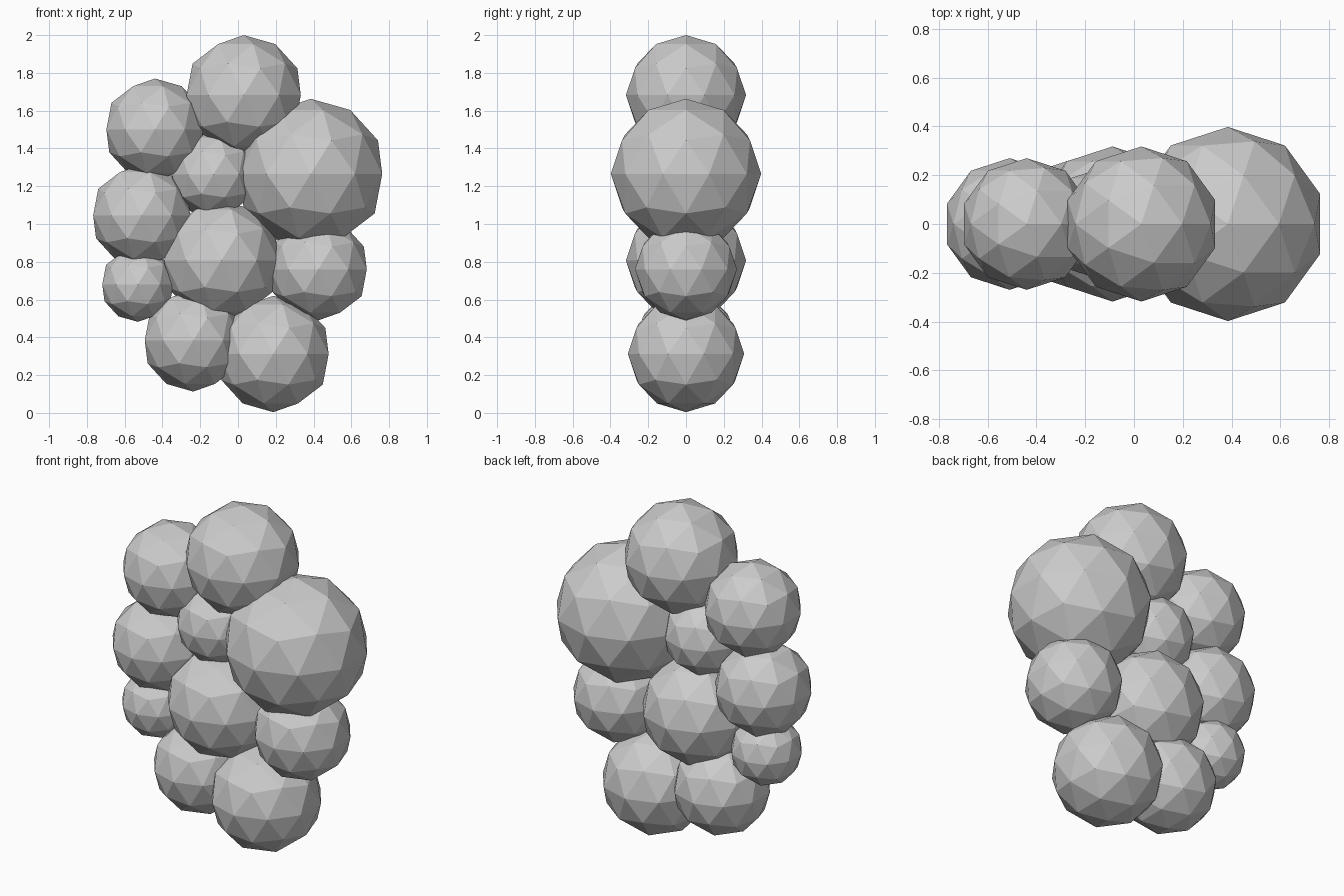
import bpy

if "Cube" in bpy.data.objects:
    bpy.data.objects.remove(bpy.data.objects["Cube"])

# Flat cluster of low-poly balls, all centred on the y = 0 plane: name, x, z, radius
BALLS = [
    ("top_ball", 0.03, 1.682, 0.318),
    ("large_right_ball", 0.385, 1.265, 0.398),
    ("upper_left_ball", -0.44, 1.50, 0.27),
    ("inner_ball", -0.13, 1.262, 0.23),
    ("middle_left_ball", -0.51, 1.045, 0.27),
    ("centre_ball", -0.088, 0.807, 0.318),
    ("small_left_ball", -0.53, 0.68, 0.198),
    ("middle_right_ball", 0.425, 0.76, 0.27),
    ("bottom_left_ball", -0.237, 0.383, 0.27),
    ("bottom_right_ball", 0.187, 0.312, 0.308),
]


def ball(name, x, z, radius):
    bpy.ops.mesh.primitive_ico_sphere_add(subdivisions=2, radius=radius, location=(x, 0, z))
    bpy.context.object.name = name


for b in BALLS:
    ball(*b)
